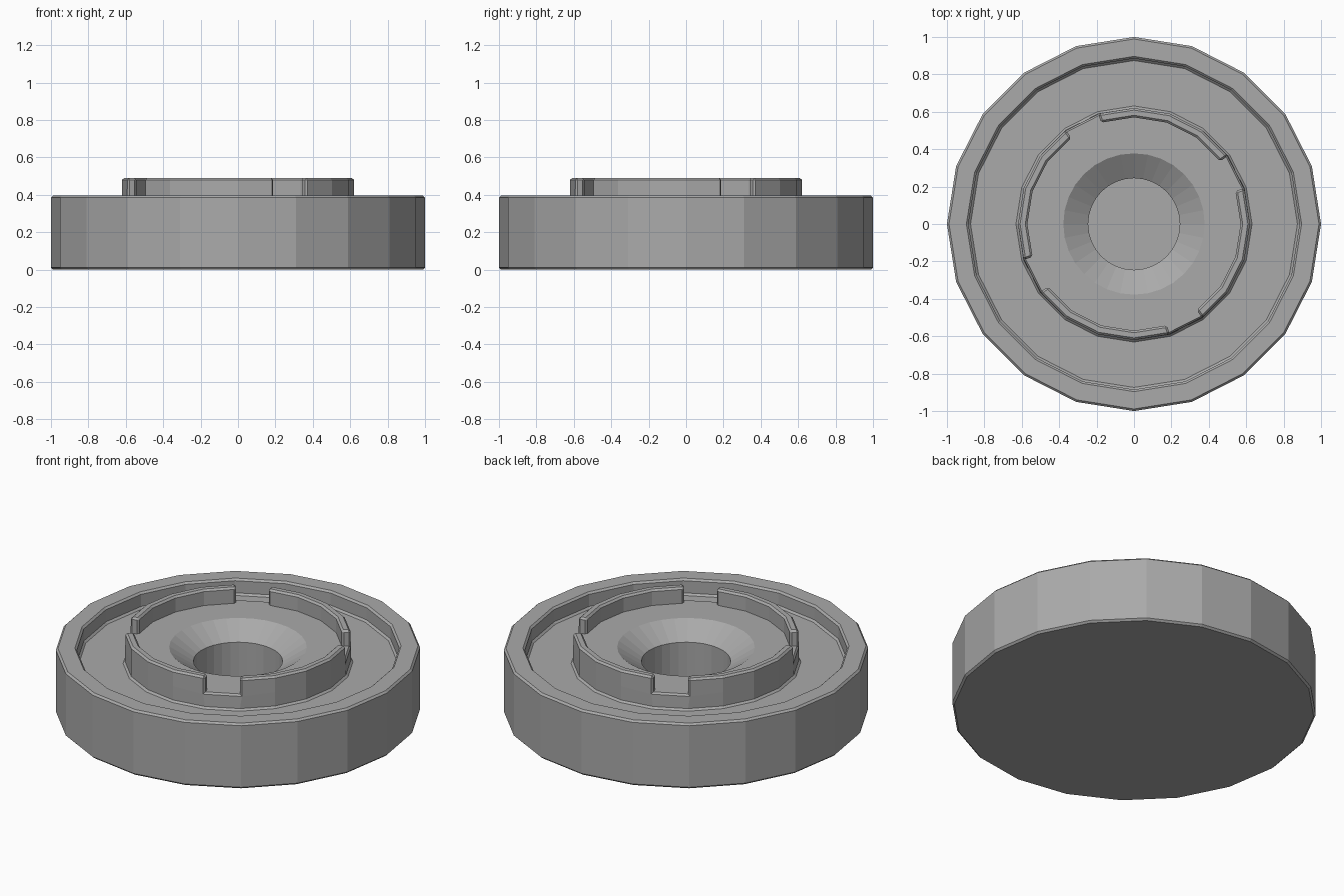
import bpy, bmesh, math

if "Cube" in bpy.data.objects:
    bpy.data.objects.remove(bpy.data.objects["Cube"], do_unlink=True)

SIDES = 20
grey = bpy.data.materials.new("plain grey")
grey.use_nodes = True
colour = (0.4, 0.4, 0.4, 1)
grey.diffuse_color = colour
grey.node_tree.nodes["Principled BSDF"].inputs["Base Color"].default_value = colour


def lathe(bm, profile, sides):
    """Turn a (radius, height) profile about z, cap both ends, return face bands."""
    rings = []
    for r, z in profile:
        angles = [2 * math.pi * i / sides for i in range(sides)]
        rings.append([bm.verts.new((r * math.cos(a), r * math.sin(a), z)) for a in angles])
    bands = []
    for lo, hi in zip(rings, rings[1:]):
        bands.append([bm.faces.new((lo[i], lo[(i + 1) % sides], hi[(i + 1) % sides], hi[i]))
                      for i in range(sides)])
    bm.faces.new(rings[0][::-1])
    bm.faces.new(rings[-1])
    return bands


def finish(bm, name):
    bmesh.ops.recalc_face_normals(bm, faces=bm.faces[:])
    mesh = bpy.data.meshes.new(name)
    bm.to_mesh(mesh)
    bm.free()
    mesh.materials.append(grey)
    obj = bpy.data.objects.new(name, mesh)
    bpy.context.collection.objects.link(obj)
    return obj


# Disc with an outer rim, a round trough and a raised centre
TOP, TROUGH, WALL = 0.395, 0.30, 0.49
bm = bmesh.new()
bands = lathe(bm, [(1, 0), (1, TOP), (0.885, TOP), (0.885, TROUGH),
                   (0.62, TROUGH), (0.62, TOP), (0.57, TOP)], SIDES)

# Raised inner wall, broken by four evenly spaced one-side gaps
wall = [f for i, f in enumerate(bands[-1]) if i % 5 != 1]
raised = bmesh.ops.extrude_face_region(bm, geom=wall)
for v in raised["geom"]:
    if isinstance(v, bmesh.types.BMVert):
        v.co.z = WALL
disc = finish(bm, "slotted_disc")

# Small chamfers on all sharp edges
bevel = disc.modifiers.new("chamfer", "BEVEL")
bevel.width = 0.011
bevel.segments = 1
bevel.limit_method = "ANGLE"
bevel.angle_limit = math.radians(50)

# Countersunk blind hole in the middle
bm = bmesh.new()
lathe(bm, [(0.245, 0.05), (0.245, 0.31), (0.495, 0.47)], 32)
cutter = finish(bm, "hole_cutter")
cutter.hide_render = True
cut = disc.modifiers.new("hole", "BOOLEAN")
cut.operation = "DIFFERENCE"
cut.solver = "EXACT"
cut.object = cutter

bpy.context.view_layer.objects.active = disc
for name in [m.name for m in disc.modifiers]:
    bpy.ops.object.modifier_apply(modifier=name)
bpy.data.objects.remove(cutter, do_unlink=True)
